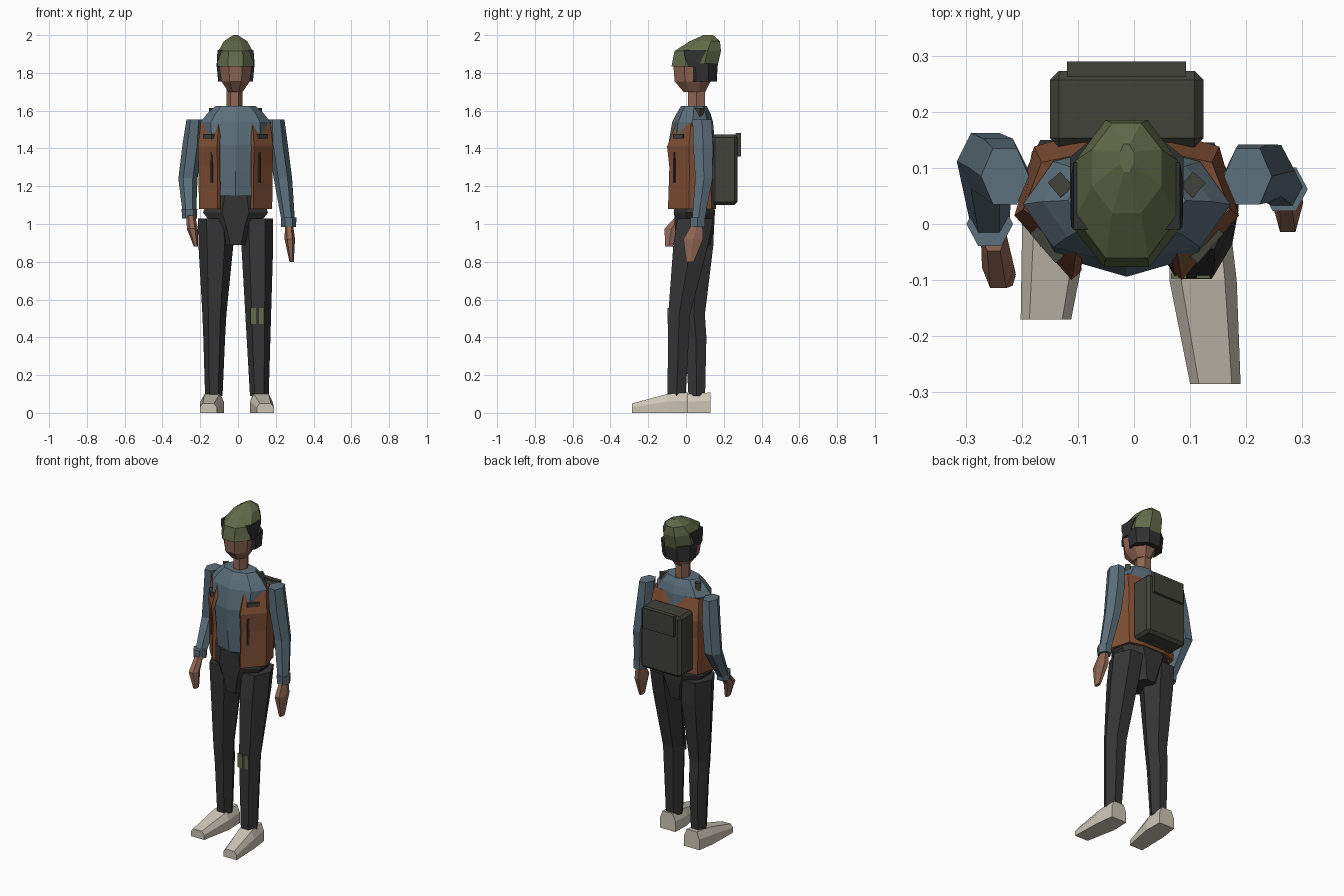
import bpy, bmesh, math
from mathutils import Matrix, Vector

if "Cube" in bpy.data.objects:
    bpy.data.objects.remove(bpy.data.objects["Cube"])

CX = -0.013  # centre line of head, torso and pack


def material(name, r, g, b):
    m = bpy.data.materials.new(name)
    m.use_nodes = True
    m.diffuse_color = (r, g, b, 1)
    shader = m.node_tree.nodes["Principled BSDF"]
    shader.inputs["Base Color"].default_value = (r, g, b, 1)
    shader.inputs["Roughness"].default_value = 0.9
    return m


olive = material("olive knit", 0.12, 0.145, 0.067)
rust = material("rust vest", 0.22, 0.08, 0.036)
blue = material("slate blue shirt", 0.107, 0.16, 0.2)
charcoal = material("charcoal trousers", 0.036, 0.036, 0.037)
cream = material("cream shoes", 0.61, 0.565, 0.475)
skin = material("skin", 0.28, 0.135, 0.09)
pack_grey = material("pack grey green", 0.052, 0.055, 0.042)
hair_black = material("black hair", 0.03, 0.03, 0.031)


def finish(name, bm, mat, solid=True):
    if solid:
        bmesh.ops.recalc_face_normals(bm, faces=bm.faces)
    mesh = bpy.data.meshes.new(name)
    bm.to_mesh(mesh)
    bm.free()
    mesh.materials.append(mat)
    ob = bpy.data.objects.new(name, mesh)
    bpy.context.collection.objects.link(ob)
    return ob


def skin_rings(name, rings, mat, closed=True):
    """Bridge equal rings of points; closed rings also get end caps."""
    bm = bmesh.new()
    rows = [[bm.verts.new(p) for p in ring] for ring in rings]
    n = len(rows[0])
    for a, b in zip(rows, rows[1:]):
        for i in range(n if closed else n - 1):
            j = (i + 1) % n
            bm.faces.new((a[i], a[j], b[j], b[i]))
    if closed:
        bm.faces.new(rows[0])
        bm.faces.new(rows[-1])
    return finish(name, bm, mat, closed)


def loft(name, mat, sections, sides=8, flat=True):
    """Stack of level polygons, each section (x, y, z, half_x, half_y)."""
    step = math.tau / sides
    start = -math.pi / 2 + (step / 2 if flat else 0)
    grow = 1 / math.cos(step / 2) if flat else 1
    rings = []
    for x, y, z, rx, ry in sections:
        rings.append([(x + rx * grow * math.cos(start + i * step),
                       y + ry * grow * math.sin(start + i * step), z)
                      for i in range(sides)])
    return skin_rings(name, rings, mat)


def block(name, mat, centre, size, turn=0.0, bevel=0.0):
    bm = bmesh.new()
    place = Matrix.Translation(centre) @ Matrix.Rotation(turn, 4, "Z")
    bmesh.ops.create_cube(bm, size=1, matrix=place @ Matrix.Diagonal((*size, 1)))
    ob = finish(name, bm, mat)
    if bevel:
        mod = ob.modifiers.new("chamfer", "BEVEL")
        mod.width, mod.segments = bevel, 1
    return ob


# Head, hair and hat
loft("neck", skin, [(CX - 0.005, 0.055, 1.58, 0.037, 0.045),
                    (CX - 0.005, 0.055, 1.73, 0.036, 0.045)], sides=6)
loft("head", skin, [(CX, 0.045, 1.7, 0.038, 0.058),
                    (CX, 0.035, 1.755, 0.075, 0.095),
                    (CX, 0.03, 1.85, 0.088, 0.098)])
loft("hair", hair_black, [(CX, 0.085, 1.755, 0.092, 0.078),
                          (CX, 0.085, 1.85, 0.101, 0.083)])
loft("beanie", olive, [(CX, 0.045, 1.835, 0.097, 0.122),
                       (CX, 0.062, 1.915, 0.091, 0.123),
                       (CX, 0.1, 1.968, 0.062, 0.08),
                       (CX, 0.118, 2.0, 0.012, 0.025)])
loft("side_hair", hair_black, [(CX, 0.04, 1.83, 0.1, 0.028),
                               (CX, 0.04, 1.875, 0.099, 0.045),
                               (CX, 0.05, 1.92, 0.095, 0.06)], sides=4)

# Shirt and hips
loft("shirt", blue, [(CX, 0.04, 1.145, 0.14, 0.108),
                     (CX, 0.035, 1.28, 0.155, 0.118),
                     (CX, 0.03, 1.42, 0.178, 0.124),
                     (CX, 0.035, 1.54, 0.185, 0.108),
                     (CX, 0.04, 1.585, 0.15, 0.09),
                     (CX, 0.042, 1.625, 0.105, 0.068)], flat=False)
loft("hips", charcoal, [(CX, 0.04, 0.89, 0.068, 0.09),
                        (CX, 0.045, 1.0, 0.125, 0.105),
                        (CX, 0.045, 1.06, 0.172, 0.108),
                        (CX, 0.04, 1.15, 0.14, 0.108)])

# Open vest: one half outline mirrored, repeated at several heights
half = [(0.098, -0.1), (0.2, 0.015), (0.165, 0.138), (0.08, 0.162)]
outline = half + [(-x, y) for x, y in reversed(half)]
layers = [(1.08, 0.97, 0.97), (1.3, 0.98, 0.92), (1.41, 1, 1), (1.535, 0.92, 0.68)]
vest = skin_rings("vest", [[(CX + x * sx, 0.05 + (y - 0.05) * sy, z)
                            for x, y in outline] for z, sx, sy in layers],
                  rust, closed=False)
wall = vest.modifiers.new("cloth", "SOLIDIFY")
wall.thickness, wall.offset = 0.02, -1

# Vest tabs, pocket slits and pack straps, on both sides
for label, s in (("left", 1), ("right", -1)):
    turn = s * math.radians(49)
    block(label + "_tab", pack_grey, (CX + s * 0.142, -0.037, 1.465),
          (0.07, 0.02, 0.025), turn)
    block(label + "_pocket_slit", hair_black, (CX + s * 0.125, -0.061, 1.3),
          (0.012, 0.012, 0.16), turn)
    block(label + "_strap", pack_grey, (CX + s * 0.118, 0.07, 1.59),
          (0.035, 0.03, 0.05), turn)

# Backpack with raised flap
block("backpack", pack_grey, (CX, 0.205, 1.288), (0.274, 0.136, 0.374), bevel=0.016)
block("backpack_flap", pack_grey, (CX, 0.276, 1.42), (0.212, 0.028, 0.125))

# Arms, cuffs and hands
limbs = {
    "left": dict(
        arm=[(0.203, 0.085, 1.552, 0.037, 0.05), (0.212, 0.09, 1.42, 0.045, 0.052),
             (0.238, 0.095, 1.24, 0.042, 0.046), (0.268, 0.062, 1.0, 0.03, 0.032)],
        hand=[(0.27, 0.06, 1.0, 0.018, 0.028), (0.274, 0.038, 0.92, 0.024, 0.052),
              (0.284, 0.022, 0.8, 0.01, 0.02)],
        leg=[(0.1, 0.05, 1.03, 0.075, 0.095), (0.102, 0.025, 0.89, 0.073, 0.092),
             (0.107, -0.036, 0.52, 0.059, 0.058), (0.113, -0.05, 0.09, 0.043, 0.048)],
        shoe=[(0.118, 0.01, 0.052, 0.108), (0.123, -0.1, 0.06, 0.1),
              (0.145, -0.285, 0.045, 0.05)]),
    "right": dict(
        arm=[(-0.23, 0.085, 1.552, 0.037, 0.05), (-0.242, 0.1, 1.42, 0.045, 0.052),
             (-0.265, 0.112, 1.24, 0.044, 0.05), (-0.257, 0.0, 1.045, 0.03, 0.032)],
        hand=[(-0.25, -0.02, 1.045, 0.02, 0.028), (-0.242, -0.078, 0.975, 0.025, 0.036),
              (-0.222, -0.09, 0.88, 0.01, 0.02)],
        leg=[(-0.122, 0.055, 1.03, 0.078, 0.095), (-0.117, 0.055, 0.89, 0.08, 0.09),
             (-0.125, 0.042, 0.52, 0.055, 0.058), (-0.126, 0.052, 0.4, 0.05, 0.056),
             (-0.128, 0.057, 0.09, 0.04, 0.044)],
        shoe=[(-0.13, 0.13, 0.052, 0.108), (-0.137, 0.02, 0.062, 0.1),
              (-0.157, -0.17, 0.045, 0.05)]),
}
for label, parts in limbs.items():
    loft(label + "_sleeve", blue, parts["arm"], sides=6)
    x, y, z, rx, ry = parts["arm"][-1]
    loft(label + "_cuff", blue, [(x, y, z - 0.015, 0.034, 0.037),
                                 (x, y, z + 0.035, 0.036, 0.039)], sides=6)
    loft(label + "_hand", skin, parts["hand"], sides=6)
    loft(label + "_leg", charcoal, parts["leg"], sides=6)
    # Shoe: chamfered section swept from heel to toe
    skin_rings(label + "_shoe", [[(x - w, y, 0), (x + w, y, 0), (x + w, y, h * 0.6),
                                  (x + w * 0.65, y, h), (x - w * 0.65, y, h),
                                  (x - w, y, h * 0.6)]
                                 for x, y, w, h in parts["shoe"]], cream)

# Knee patches on the forward leg
for label, x, wide in (("inner", 0.08, 0.028), ("outer", 0.123, 0.024)):
    block(label + "_knee_patch", olive, (x, -0.093, 0.512), (wide, 0.009, 0.085))
